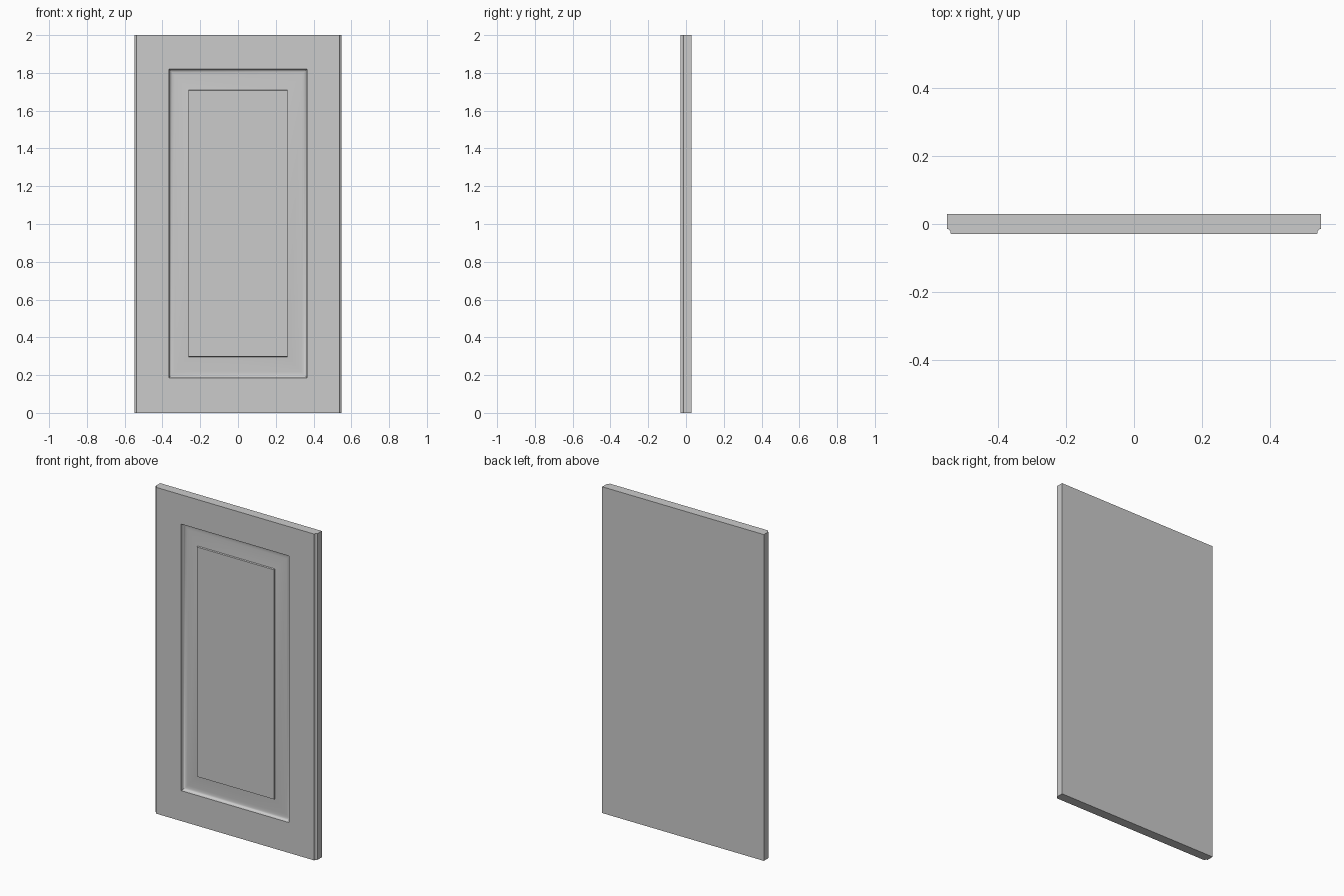
import bpy, bmesh, math

cube = bpy.data.objects.get("Cube")
if cube:
    bpy.data.objects.remove(cube)

HALF_W, HEIGHT, HALF_T = 0.548, 2.0, 0.029
FRONT = -HALF_T

grey = bpy.data.materials.new("door grey")
grey.use_nodes = True
colour = (0.6, 0.6, 0.6, 1)
grey.diffuse_color = colour
grey.node_tree.nodes["Principled BSDF"].inputs["Base Color"].default_value = colour

bm = bmesh.new()

# Slab: plan outline with a small cove down both long front edges
side = [(HALF_W, HALF_T), (HALF_W, -0.014), (0.543, -0.016),
        (0.539, -0.020), (0.537, FRONT)]
outline = side + [(-x, y) for x, y in reversed(side)]
bottom = [bm.verts.new((x, y, 0)) for x, y in outline]
top = [bm.verts.new((x, y, HEIGHT)) for x, y in outline]
bm.faces.new(bottom)
bm.faces.new(top[::-1])
k = len(side) - 1
for i in range(len(outline)):
    j = (i + 1) % len(outline)
    if i != k:
        bm.faces.new((bottom[i], bottom[j], top[j], top[i]))


# Raised panel: nested rectangles stepping inward from the frame
def ring(half_x, half_z, depth):
    return [bm.verts.new((sx * half_x, FRONT + depth, 1.003 + sz * half_z))
            for sx, sz in ((1, -1), (-1, -1), (-1, 1), (1, 1))]


PANEL_X, PANEL_Z = 0.365, 0.817
# (distance in from the recess edge, depth below the frame)
profile = [(0, 0), (0.001, 0.008), (0.004, 0.014), (0.009, 0.019),
           (0.016, 0.021), (0.030, 0.021), (0.102, 0.012), (0.104, 0.003)]
loops = [[bottom[k], bottom[k + 1], top[k + 1], top[k]]]
for inset, depth in profile:
    loops.append(ring(PANEL_X - inset, PANEL_Z - inset * 1.09, depth))
for a, b in zip(loops, loops[1:]):
    for i in range(4):
        j = (i + 1) % 4
        bm.faces.new((a[i], a[j], b[j], b[i]))
bm.faces.new(loops[-1])

bmesh.ops.recalc_face_normals(bm, faces=bm.faces)
mesh = bpy.data.meshes.new("cabinet_door")
bm.to_mesh(mesh)
bm.free()
mesh.materials.append(grey)

door = bpy.data.objects.new("cabinet_door", mesh)
bpy.context.collection.objects.link(door)
bpy.context.view_layer.objects.active = door
door.select_set(True)
bpy.ops.object.shade_smooth_by_angle(angle=math.radians(35))
